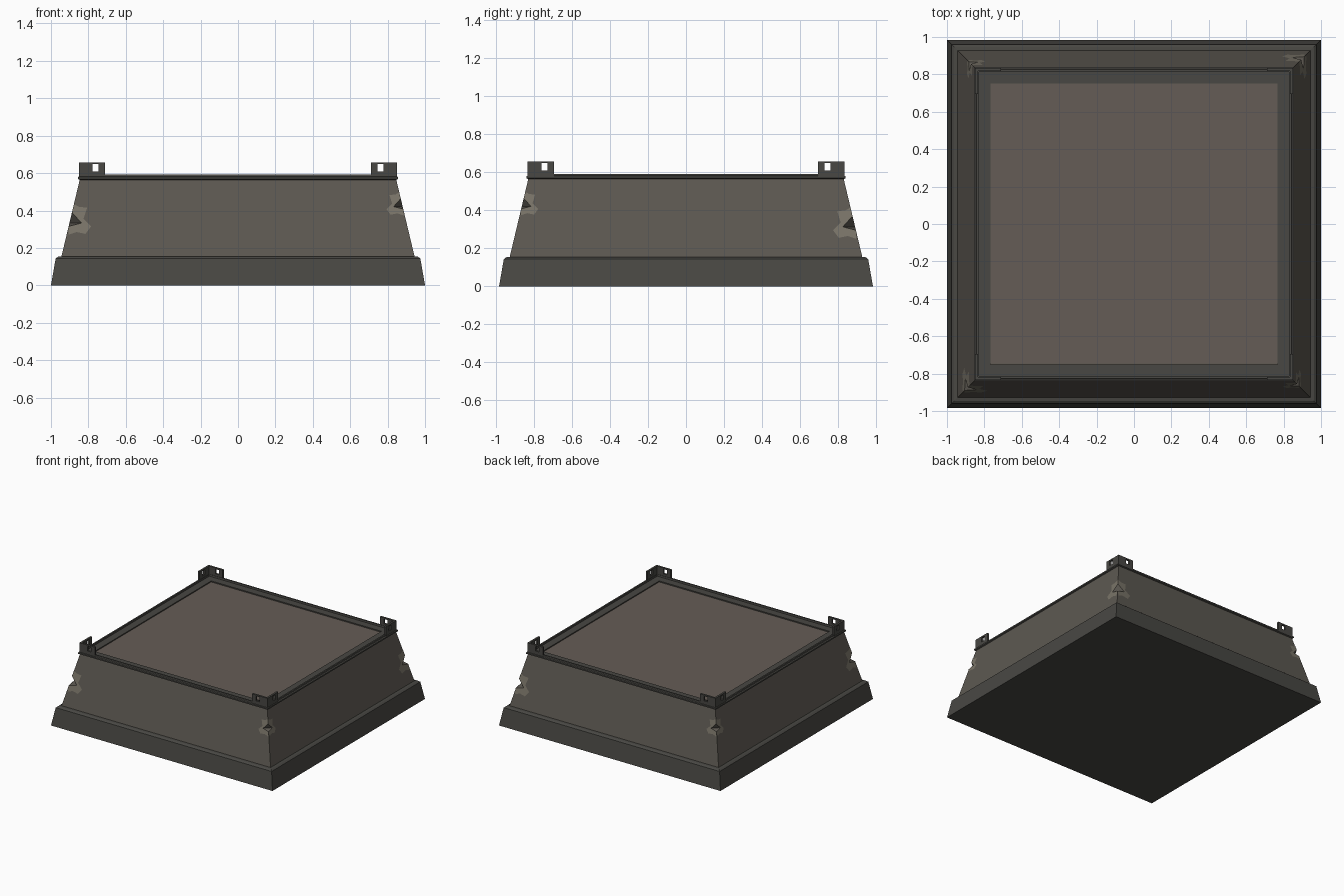
import bpy, bmesh
from mathutils import Vector

if "Cube" in bpy.data.objects:
    bpy.data.objects.remove(bpy.data.objects["Cube"])

DY = -0.016                      # depth is slightly less than width
SIGNS = [(-1, -1), (1, -1), (1, 1), (-1, 1)]


def material(name, rgb):
    m = bpy.data.materials.new(name)
    m.diffuse_color = (*rgb, 1)
    m.use_nodes = True
    m.node_tree.nodes["Principled BSDF"].inputs["Base Color"].default_value = m.diffuse_color
    return m


METAL = material("dark_metal", (0.065, 0.063, 0.056))
WALL = material("weathered_wall", (0.108, 0.098, 0.082))
TILE = material("floor_tile", (0.13, 0.108, 0.092))
CHIP = material("exposed_stone", (0.19, 0.173, 0.137))


def finish(bm, name, mat):
    bmesh.ops.recalc_face_normals(bm, faces=bm.faces)
    me = bpy.data.meshes.new(name)
    bm.to_mesh(me)
    bm.free()
    me.materials.append(mat)
    ob = bpy.data.objects.new(name, me)
    bpy.context.collection.objects.link(ob)
    return ob


def square_loft(name, profile, mat, ring=False):
    """Sweep (half width, z) points round a square; ring closes the profile on itself."""
    bm = bmesh.new()
    loops = [[bm.verts.new((sx * h, sy * (h + DY), z)) for sx, sy in SIGNS] for h, z in profile]
    pairs = list(zip(loops, loops[1:]))
    if ring:
        pairs.append((loops[-1], loops[0]))
    else:
        bm.faces.new(loops[0])
        bm.faces.new(loops[-1])
    for a, b in pairs:
        for i in range(4):
            j = (i + 1) % 4
            bm.faces.new((a[i], a[j], b[j], b[i]))
    return finish(bm, name, mat)


# Plinth, tapered wall and raised rim
square_loft("plinth", [(1, 0), (0.975, 0.143), (0.962, 0.153), (0.93, 0.157)], METAL)
wall = square_loft("tapered_wall", [(0.945, 0.15), (0.845, 0.57)], WALL)
square_loft("top_rim", [(0.838, 0.56), (0.856, 0.569), (0.856, 0.58), (0.845, 0.583),
                        (0.842, 0.592), (0.83, 0.592), (0.828, 0.579), (0.768, 0.579),
                        (0.768, 0.56)], METAL, ring=True)

# Chipped wall corners
def half(z):
    return 0.945 - (z - 0.15) * 0.1 / 0.42


def on_wall(sx, sy, side, u, z, out=0.0):
    """Point on a wall face, u in from the corner edge."""
    h = half(z)
    if side == 0:
        return Vector((sx * (h - u), sy * (h + DY + out), z))
    return Vector((sx * (h + out), sy * (h + DY - u), z))


# Patch outline round the notch: (distance from corner, height), unit scale
PATCH = [(0, 0.045), (0, 0.09), (0.03, 0.075), (0.075, 0.07), (0.07, 0.01), (0.12, -0.03),
         (0.10, -0.07), (0.05, -0.06), (0.01, -0.075), (0, -0.03), (0.065, -0.012)]

cut_bm = bmesh.new()
patch_bm = bmesh.new()
for sx, sy, zc, s in [(-1, -1, 0.345, 1.0), (1, -1, 0.43, 0.75),
                      (1, 1, 0.325, 1.0), (-1, 1, 0.43, 0.75)]:
    pts = [on_wall(sx, sy, 0, 0, zc + 0.045 * s), on_wall(sx, sy, 0, 0, zc - 0.03 * s)]
    pts += [on_wall(sx, sy, k, 0.065 * s, zc - 0.012 * s) for k in (0, 1)]
    outer = [p + Vector((sx * 0.05, sy * 0.05, 0)) for p in pts]
    verts = [cut_bm.verts.new(p) for p in pts + outer[:2]]
    bmesh.ops.convex_hull(cut_bm, input=verts)
    for k in (0, 1):
        patch_bm.faces.new([patch_bm.verts.new(on_wall(sx, sy, k, u * s, zc + v * s, 0.0015))
                            for u, v in PATCH])
finish(patch_bm, "chipped_patches", CHIP)
cutter = finish(cut_bm, "chip_cutter", CHIP)
cutter.hide_render = True
cutter.hide_viewport = True
mod = wall.modifiers.new("chips", "BOOLEAN")
mod.object = cutter
mod.operation = "DIFFERENCE"
mod.solver = "EXACT"

# Floor tiles with slightly wandering grooves
ROWS = [[(-0.77, -0.747), (-0.566, -0.747), (-0.01, -0.747), (0.58, -0.747), (0.77, -0.747)],
        [(-0.77, -0.555), (-0.602, -0.562), (-0.01, -0.556), (0.59, -0.568), (0.77, -0.557)],
        [(-0.77, -0.018), (-0.59, -0.02), (-0.015, -0.025), (0.575, -0.005), (0.77, -0.018)],
        [(-0.77, 0.568), (-0.605, 0.577), (-0.012, 0.553), (0.58, 0.565), (0.77, 0.568)],
        [(-0.77, 0.75), (-0.612, 0.75), (-0.014, 0.75), (0.58, 0.75), (0.77, 0.75)]]
bm = bmesh.new()
grid = [[bm.verts.new((x, y, 0.571)) for x, y in row] for row in ROWS]
for r in range(4):
    for c in range(4):
        bm.faces.new((grid[r][c], grid[r][c + 1], grid[r + 1][c + 1], grid[r + 1][c]))
bmesh.ops.inset_individual(bm, faces=bm.faces[:], thickness=0.007, depth=0.009)
finish(bm, "floor_tiles", TILE)


# Corner brackets: two pierced plates forming an L at each corner
def pierced_plate(bm, sx, sy, side):
    def rect(a0, a1, z0, z1):
        return [(a0, z0), (a1, z0), (a1, z1), (a0, z1)]

    layers = []
    for d in (0.849, 0.833):
        layer = []
        for a, z in rect(0.71, 0.849, 0.57, 0.658) + rect(0.745, 0.777, 0.61, 0.648):
            x, y = (a, d) if side == 0 else (d, a)
            layer.append(bm.verts.new((sx * x, sy * (y + DY), z)))
        layers.append(layer)
    f, b = layers
    for i in range(4):
        j = (i + 1) % 4
        for q in (f, b):
            bm.faces.new((q[i], q[j], q[4 + j], q[4 + i]))
        for o in (0, 4):
            bm.faces.new((f[o + i], f[o + j], b[o + j], b[o + i]))


for (sx, sy), name in zip(SIGNS, ("front_left", "front_right", "back_right", "back_left")):
    bm = bmesh.new()
    for side in (0, 1):
        pierced_plate(bm, sx, sy, side)
    finish(bm, name + "_bracket", METAL)
